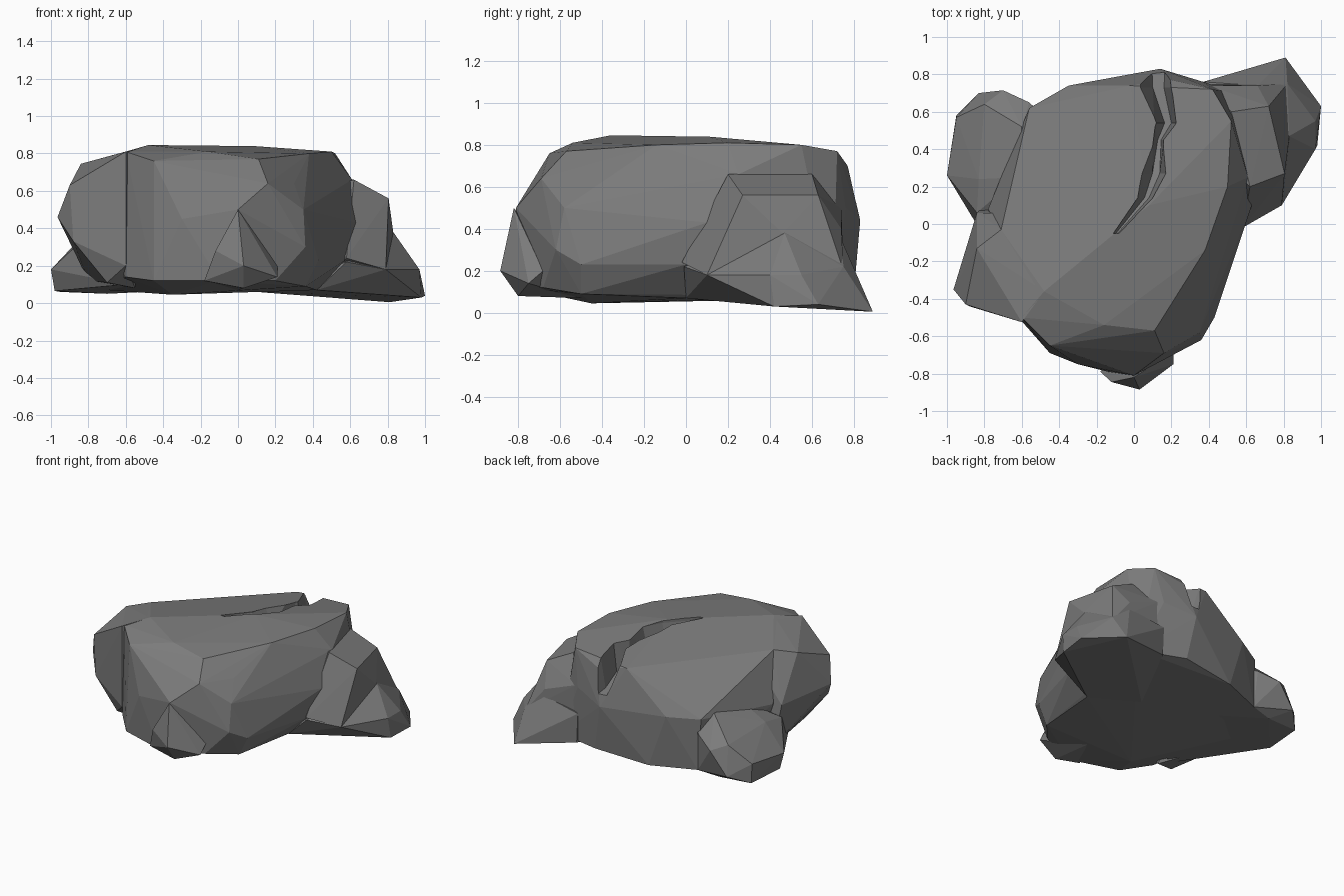
import bpy, bmesh

if "Cube" in bpy.data.objects:
    bpy.data.objects.remove(bpy.data.objects["Cube"])


def make_object(name, bm):
    bmesh.ops.recalc_face_normals(bm, faces=bm.faces)
    mesh = bpy.data.meshes.new(name)
    bm.to_mesh(mesh)
    bm.free()
    obj = bpy.data.objects.new(name, mesh)
    bpy.context.collection.objects.link(obj)
    return obj


def chunk(name, points):
    """Faceted lump of stone: the convex hull of a few corner points."""
    bm = bmesh.new()
    for p in points:
        bm.verts.new(p)
    bmesh.ops.convex_hull(bm, input=bm.verts)
    loose = [v for v in bm.verts if not v.link_faces]
    bmesh.ops.delete(bm, geom=loose, context='VERTS')
    return make_object(name, bm)


def boolean(target, tool, operation):
    mod = target.modifiers.new(operation.lower(), 'BOOLEAN')
    mod.operation = operation
    mod.solver = 'EXACT'
    mod.object = tool
    bpy.context.view_layer.objects.active = target
    bpy.ops.object.modifier_apply(modifier=mod.name)
    bpy.data.objects.remove(tool)


# Main boulder: crown, waist and base corners
crown = [(-.71, -.03, .77), (-.6, -.5, .81), (-.48, -.36, .845), (-.45, -.65, .76),
         (-.16, -.54, .81), (.11, -.57, .77), (.08, .1, .84),
         (.38, -.14, .8), (.5, .2, .81), (.52, .55, .8), (.42, .72, .77),
         (.2, .77, .7), (-.02, .74, .74)]
waist = [(-.78, .08, .42), (-.56, .62, .45), (-.35, .74, .46), (.14, .83, .44),
         (.37, .76, .5), (.63, .1, .43), (.61, .25, .66), (.43, -.34, .3),
         (.36, -.62, .3), (.35, -.58, .5), (.3, -.48, .64), (.16, -.69, .64),
         (0, -.81, .5), (-.3, -.75, .45)]
base = [(-.6, -.52, .14), (-.45, -.69, .12), (-.7, .2, .07), (-.54, .63, .07),
        (-.22, .76, .07), (.2, .8, .1), (.55, .7, .08), (.57, 0, .23), (.42, 0, .07),
        (.43, -.5, .23), (.36, -.5, .09), (.2, -.68, .12), (-.1, -.8, .12), (-.35, -.45, .045)]
rock = chunk("boulder", crown + waist + base)

# Bulging left shoulder, blending into crown and base
left_shoulder = chunk("left_shoulder", [
    (-.965, -.35, .46), (-.88, -.44, .33), (-.9, -.43, .63), (-.6, -.525, .81),
    (-.6, -.525, .2), (-.84, .06, .42), (-.84, -.13, .745), (-.8, -.38, .25),
    (-.7, -.44, .11), (-.55, -.4, .08), (-.8, .1, .12), (-.5, 0, .5),
    (-.71, -.03, .77), (-.48, -.36, .843), (-.55, .05, .77)])

# Low lump at the back left
left_lump = chunk("left_lump", [
    (-1, .26, .18), (-.98, .28, .065), (-.95, .58, .06), (-.95, .57, .2), (-.83, .7, .12),
    (-.7, .715, .29), (-.8, .64, .33), (-.56, .65, .35), (-.6, .52, .47), (-.62, .25, .48),
    (-.83, .24, .36), (-.84, .06, .33), (-.7, .6, .05), (-.54, .63, .07), (-.4, .5, .4),
    (-.82, .05, .1), (-.6, -.4, .1), (-.3, .3, .07)])

# Raised block and spreading toe at the back right
right_block = chunk("right_block", [
    (.62, .2, .66), (.52, .6, .66), (.72, .63, .56), (.805, .27, .56), (.83, .46, .38),
    (.82, .75, .2), (.66, .74, .4), (.79, .1, .18), (.58, -.02, .24), (.4, .74, .5),
    (.8, .7, .1), (.4, .3, .1), (.4, .4, .6), (.4, .75, .12)])
right_toe = chunk("right_toe", [
    (.81, .89, .005), (1, .63, .04), (.97, .4, .18), (.97, .55, .18), (.98, .42, .03),
    (.79, .1, .18), (.58, -.01, .22), (.42, 0, .07), (.83, .47, .38), (.82, .75, .22),
    (.66, .74, .35), (.37, .76, .3), (.38, .76, .08), (.1, .2, .06)])

# Small knob at the foot of the front
front_knob = chunk("front_knob", [
    (.03, -.885, .2), (-.12, -.845, .28), (-.18, -.79, .12), (.21, -.75, .14), (.21, -.68, .2),
    (0, -.82, .5), (.03, -.8, .08), (0, -.5, .07)])

for part in (left_shoulder, left_lump, right_block, right_toe, front_knob):
    boolean(rock, part, 'UNION')

# Jagged V-shaped cleft in the top that widens and deepens toward the back
stations = [(-.05, -.11, -.08, .8), (.14, .02, .1, .73), (.27, .04, .17, .68),
            (.45, .1, .16, .6), (.54, .11, .23, .58), (.73, .01, .21, .54), (.95, -.03, .24, .5)]
bm = bmesh.new()
rings = []
for y, x0, x1, z in stations:
    mid, half = x0 * .4 + x1 * .6, (x1 - x0) * .15
    ring = [(x0, y, 1), (x1, y, 1), (x1, y, .82), (mid + half, y, z),
            (mid - half, y, z), (x0, y, .82)]
    rings.append([bm.verts.new(p) for p in ring])
for a, b in zip(rings, rings[1:]):
    for i in range(6):
        j = (i + 1) % 6
        bm.faces.new((a[i], a[j], b[j], b[i]))
bm.faces.new(rings[0])
bm.faces.new(rings[-1])
bmesh.ops.triangulate(bm, faces=bm.faces)
cleft = make_object("cleft_cutter", bm)
cleft.hide_render = True
boolean(rock, cleft, 'DIFFERENCE')

# Dark grey stone
stone = bpy.data.materials.new("dark_stone")
stone.diffuse_color = (.2, .2, .2, 1)
stone.use_nodes = True
stone.node_tree.nodes["Principled BSDF"].inputs["Base Color"].default_value = stone.diffuse_color
rock.data.materials.clear()
rock.data.materials.append(stone)
for face in rock.data.polygons:
    face.material_index = 0
